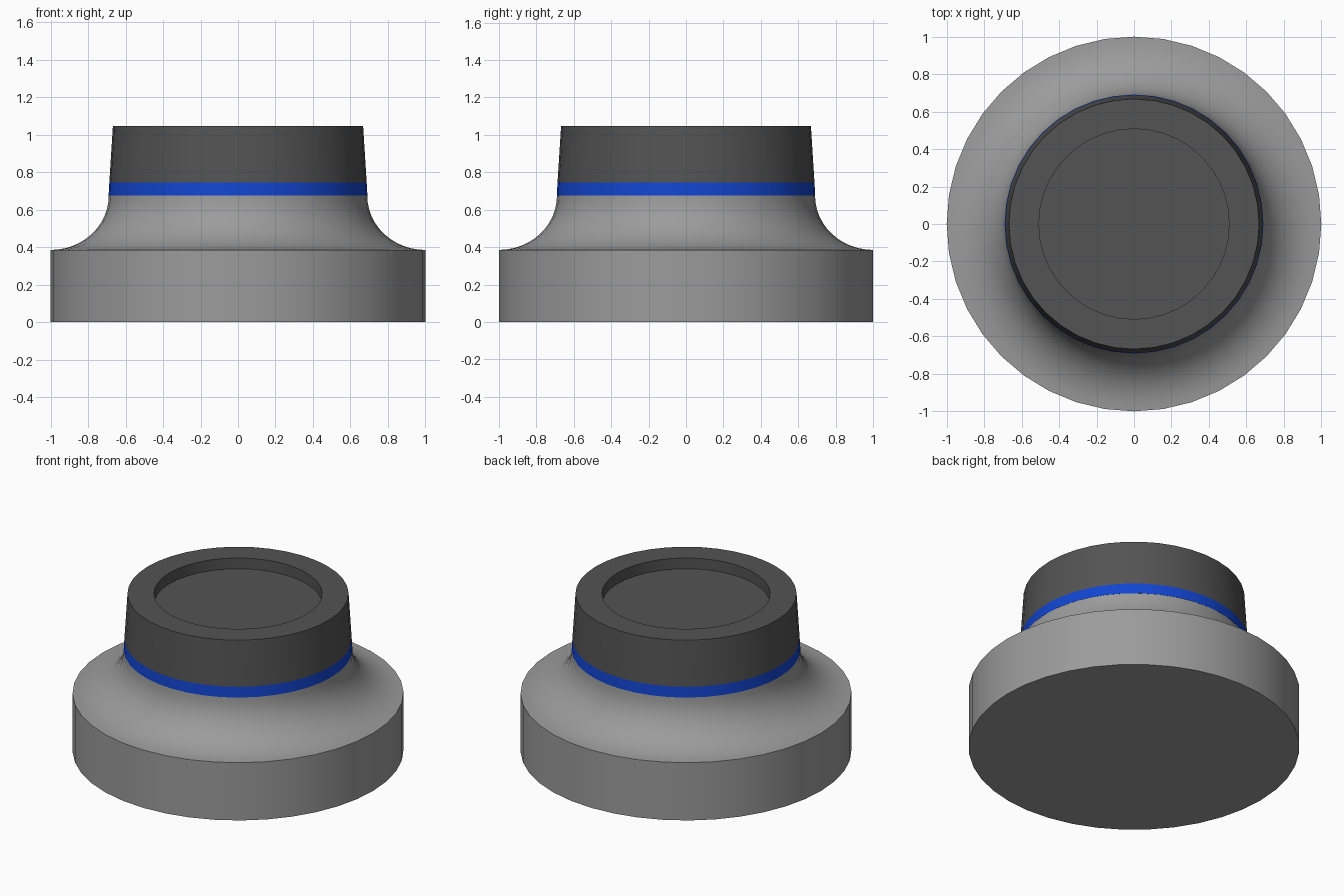
import bpy, bmesh, math

if "Cube" in bpy.data.objects:
    bpy.data.objects.remove(bpy.data.objects["Cube"])

SIDES = 40


def material(name, rgb):
    m = bpy.data.materials.new(name)
    m.diffuse_color = (*rgb, 1)
    m.use_nodes = True
    m.node_tree.nodes["Principled BSDF"].inputs["Base Color"].default_value = m.diffuse_color
    return m


def lathe(name, profile, mats, angle=30):
    """Revolve (radius, z) points around z; radius 0 closes with a pole."""
    bm = bmesh.new()
    verts = [bm.verts.new((r, 0, z)) for r, z in profile]
    edges = [bm.edges.new(p) for p in zip(verts, verts[1:])]
    bmesh.ops.spin(bm, geom=verts + edges, cent=(0, 0, 0), axis=(0, 0, 1),
                   angle=2 * math.pi, steps=SIDES, use_duplicate=False)
    bmesh.ops.remove_doubles(bm, verts=bm.verts, dist=1e-4)
    bmesh.ops.recalc_face_normals(bm, faces=bm.faces)
    mesh = bpy.data.meshes.new(name)
    bm.to_mesh(mesh)
    bm.free()
    for mat in mats:
        mesh.materials.append(mat)
    ob = bpy.data.objects.new(name, mesh)
    bpy.context.collection.objects.link(ob)
    bpy.ops.object.select_all(action='DESELECT')
    ob.select_set(True)
    bpy.context.view_layer.objects.active = ob
    bpy.ops.object.shade_smooth_by_angle(angle=math.radians(angle))
    return ob


grey = material("mid_grey", (0.33, 0.33, 0.33))
dark = material("dark_grey", (0.087, 0.087, 0.087))
blue = material("blue", (0.006, 0.06, 0.64))

# Base disc sweeping up through a concave fillet to the neck
fillet = [(1 - 0.31 * math.sin(t), 0.675 - 0.29 * math.cos(t))
          for t in (math.pi / 2 * i / 12 for i in range(13))]
lathe("base", [(0, 0), (1, 0)] + fillet + [(0, 0.675)], [grey])

# Tapered cap with a shallow round recess and a ring band at its foot
cap = lathe("cap_with_ring", [(0, 0.675), (0.691, 0.675), (0.687, 0.745), (0.668, 1.047),
                              (0.508, 1.047), (0.508, 0.975), (0, 0.975)], [dark, blue])

# Colour the lowest band of the cap blue
for face in cap.data.polygons:
    if face.center.z < 0.745:
        face.material_index = 1
